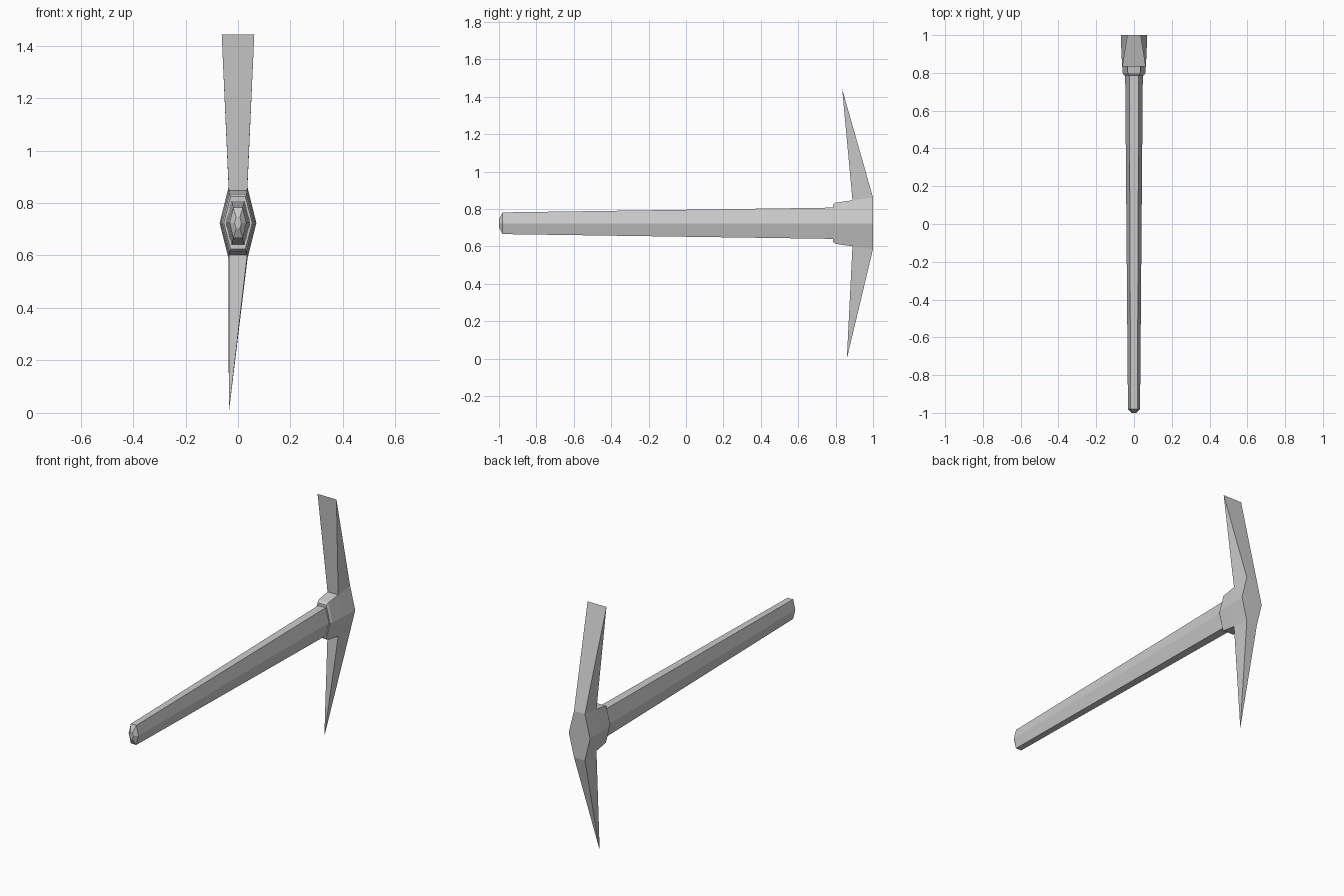
import bpy, bmesh

cube = bpy.data.objects.get("Cube")
if cube:
    bpy.data.objects.remove(cube, do_unlink=True)

AXIS_Z = 0.724

grey = bpy.data.materials.new("plain grey")
grey.use_nodes = True
colour = (0.6, 0.6, 0.6, 1)
grey.diffuse_color = colour
grey.node_tree.nodes["Principled BSDF"].inputs["Base Color"].default_value = colour


def hex_loft(bm, sections):
    """Loft tall hexagons along y; each section is (y, half width, flat half width, half height)."""
    rings = []
    for y, w, t, h in sections:
        outline = [(w, 0), (t, h), (-t, h), (-w, 0), (-t, -h), (t, -h)]
        rings.append([bm.verts.new((x, y, AXIS_Z + z)) for x, z in outline])
    bands = []
    for a, b in zip(rings, rings[1:]):
        bands.append([bm.faces.new((a[i], a[(i + 1) % 6], b[(i + 1) % 6], b[i]))
                      for i in range(6)])
    bm.faces.new(rings[0])
    bm.faces.new(rings[-1])
    return bands


def finish(bm, name):
    bmesh.ops.recalc_face_normals(bm, faces=bm.faces)
    mesh = bpy.data.meshes.new(name)
    bm.to_mesh(mesh)
    bm.free()
    mesh.materials.append(grey)
    obj = bpy.data.objects.new(name, mesh)
    bpy.context.collection.objects.link(obj)


# Tapered handle with a blunt chamfered butt
bm = bmesh.new()
hex_loft(bm, [(-1.0, 0.013, 0.007, 0.022), (-0.98, 0.032, 0.018, 0.058),
              (0.82, 0.047, 0.025, 0.084)])
finish(bm, "handle")

# Head: chamfered collar, with the blade and spike drawn out of its rear band
bm = bmesh.new()
bands = hex_loft(bm, [(0.787, 0.054, 0.028, 0.100), (0.80, 0.060, 0.033, 0.110),
                      (0.89, 0.066, 0.035, 0.123), (1.0, 0.070, 0.036, 0.137)])
top_face, bottom_face = bands[-1][1], bands[-1][4]

# Flat blade flaring to a sharp edge
extruded = bmesh.ops.extrude_face_region(bm, geom=[top_face])["geom"]
for v in extruded:
    if isinstance(v, bmesh.types.BMVert):
        v.co = (0.062 if v.co.x > 0 else -0.062, 0.835, 1.442)

# Spike pulled to a single point on the right side
tip = bmesh.ops.poke(bm, faces=[bottom_face])["verts"][0]
tip.co = (-0.035, 0.86, 0.0)

bmesh.ops.remove_doubles(bm, verts=bm.verts, dist=0.0005)
finish(bm, "pick_head")
